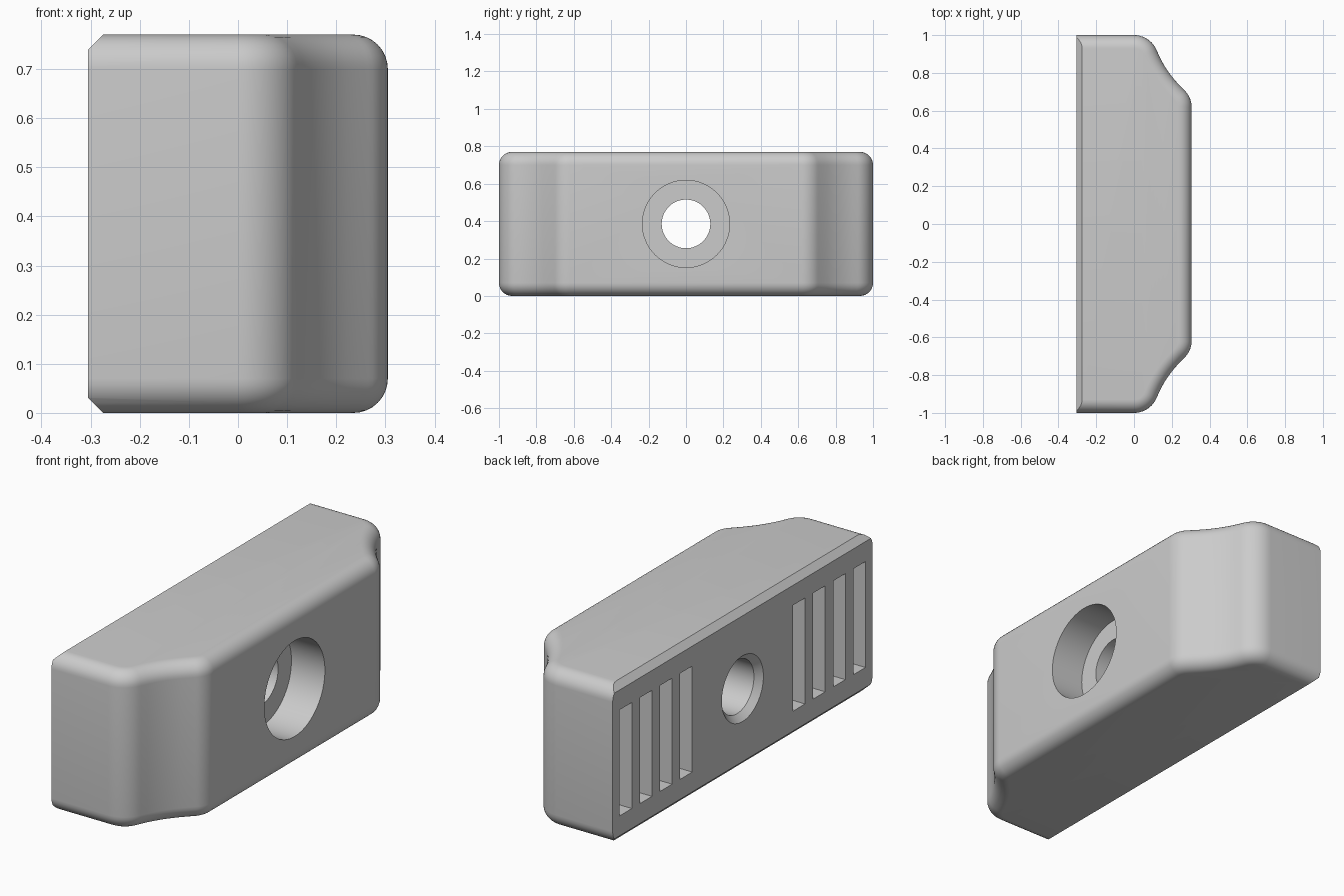
import bpy, bmesh, math
from mathutils import Vector

if "Cube" in bpy.data.objects:
    bpy.data.objects.remove(bpy.data.objects["Cube"])

HEIGHT, BACK, FILLET, CHAMFER = 0.77, -0.305, 0.07, 0.03
MID = HEIGHT / 2

gray = bpy.data.materials.new("plain gray")
gray.diffuse_color = (0.6, 0.6, 0.6, 1)
gray.use_nodes = True
gray.node_tree.nodes["Principled BSDF"].inputs["Base Color"].default_value = gray.diffuse_color


def arc(cx, cy, r, a, b, n, sign=1):
    """Arc points with their outward normals; sign -1 gives a hollow arc."""
    out = []
    for i in range(n + 1):
        t = math.radians(a + (b - a) * i / n)
        d = Vector((math.cos(t), math.sin(t)))
        out.append((Vector((cx, cy)) + d * r * sign, d))
    return out


# Half outline: straight end, rounded shoulder, hollow sweep, rounded nose
shoulder = arc(0, 0.87, 0.13, 90, 22, 10)
nose = arc(0.185, 0.62, 0.12, 48, 0, 8)
p1, p2 = shoulder[-1][0], nose[0][0]
R = (p2 - p1).length / (2 * math.sin(math.radians(13)))
c = p1 + shoulder[-1][1] * R
hollow = arc(c.x, c.y, R, 22, 48, 8, -1)
half = [(Vector((BACK, 1)), Vector((0, 1)))] + shoulder + hollow[1:-1] + nose
outline = half + [(Vector((p.x, -p.y)), Vector((n.x, -n.y))) for p, n in reversed(half)]

# Body: stacked outlines, drawn inward near top and bottom for the rounded rim
bm = bmesh.new()
steps = 8
quarter = [math.radians(90 * i / steps) for i in range(steps + 1)]
levels = [(FILLET * (1 - math.sin(t)), FILLET * (1 - math.cos(t))) for t in quarter]
levels += [(i, HEIGHT - z) for i, z in reversed(levels)]
rings = [[bm.verts.new((*(p - n * inset), z)) for p, n in outline] for inset, z in levels]
for lo, hi in zip(rings, rings[1:]):
    for i in range(len(lo) - 1):
        bm.faces.new((lo[i], lo[i + 1], hi[i + 1], hi[i]))
bm.faces.new(rings[0])
bm.faces.new(rings[-1])
bm.faces.new([r[0] for r in rings] + [r[-1] for r in reversed(rings)])
# Chamfer the long top and bottom edges of the back
for z, s in ((HEIGHT, 1), (0, -1)):
    bmesh.ops.bisect_plane(bm, geom=bm.verts[:] + bm.edges[:] + bm.faces[:],
                           plane_co=(BACK + CHAMFER, 0, z), plane_no=(-1, 0, s),
                           clear_outer=True)
    bmesh.ops.holes_fill(bm, edges=[e for e in bm.edges if e.is_boundary])
bmesh.ops.recalc_face_normals(bm, faces=bm.faces[:])
mesh = bpy.data.meshes.new("block")
bm.to_mesh(mesh)
bm.free()
block = bpy.data.objects.new("block", mesh)
mesh.materials.append(gray)
bpy.context.collection.objects.link(block)


def cut(obj):
    """Subtract a helper from the block and remove it."""
    obj.hide_render = True
    obj.data.materials.append(gray)
    mod = block.modifiers.new("cut", 'BOOLEAN')
    mod.operation, mod.solver, mod.object = 'DIFFERENCE', 'EXACT', obj
    bpy.context.view_layer.objects.active = block
    bpy.ops.object.modifier_apply(modifier=mod.name)
    bpy.data.objects.remove(obj)


# Bolt hole: countersunk back, straight bore, wide counterbore at the front
profile = [(BACK - 0.02, 0.18), (BACK + 0.03, 0.13), (0.125, 0.13), (0.125, 0.233), (0.4, 0.233)]
bm = bmesh.new()
N = 64
loops = [[bm.verts.new((x, r * math.cos(math.tau * i / N), MID + r * math.sin(math.tau * i / N)))
          for i in range(N)] for x, r in profile]
for a, b in zip(loops, loops[1:]):
    for i in range(N):
        j = (i + 1) % N
        bm.faces.new((a[i], a[j], b[j], b[i]))
bm.faces.new(loops[0])
bm.faces.new(loops[-1])
bmesh.ops.recalc_face_normals(bm, faces=bm.faces[:])
me = bpy.data.meshes.new("hole_cutter")
bm.to_mesh(me)
bm.free()
hole = bpy.data.objects.new("hole_cutter", me)
bpy.context.collection.objects.link(hole)
cut(hole)

# Grip slots: four on each side of the back
for side in (-1, 1):
    for k in range(4):
        bpy.ops.mesh.primitive_cube_add(size=1, location=(BACK, side * (0.434 + 0.155 * k), MID))
        slot = bpy.context.object
        slot.name = "slot_cutter"
        slot.scale = (0.2, 0.093, 0.516)
        bpy.context.view_layer.update()
        cut(slot)

bpy.ops.object.select_all(action='DESELECT')
block.select_set(True)
bpy.context.view_layer.objects.active = block
bpy.ops.object.shade_smooth_by_angle(angle=math.radians(25))
